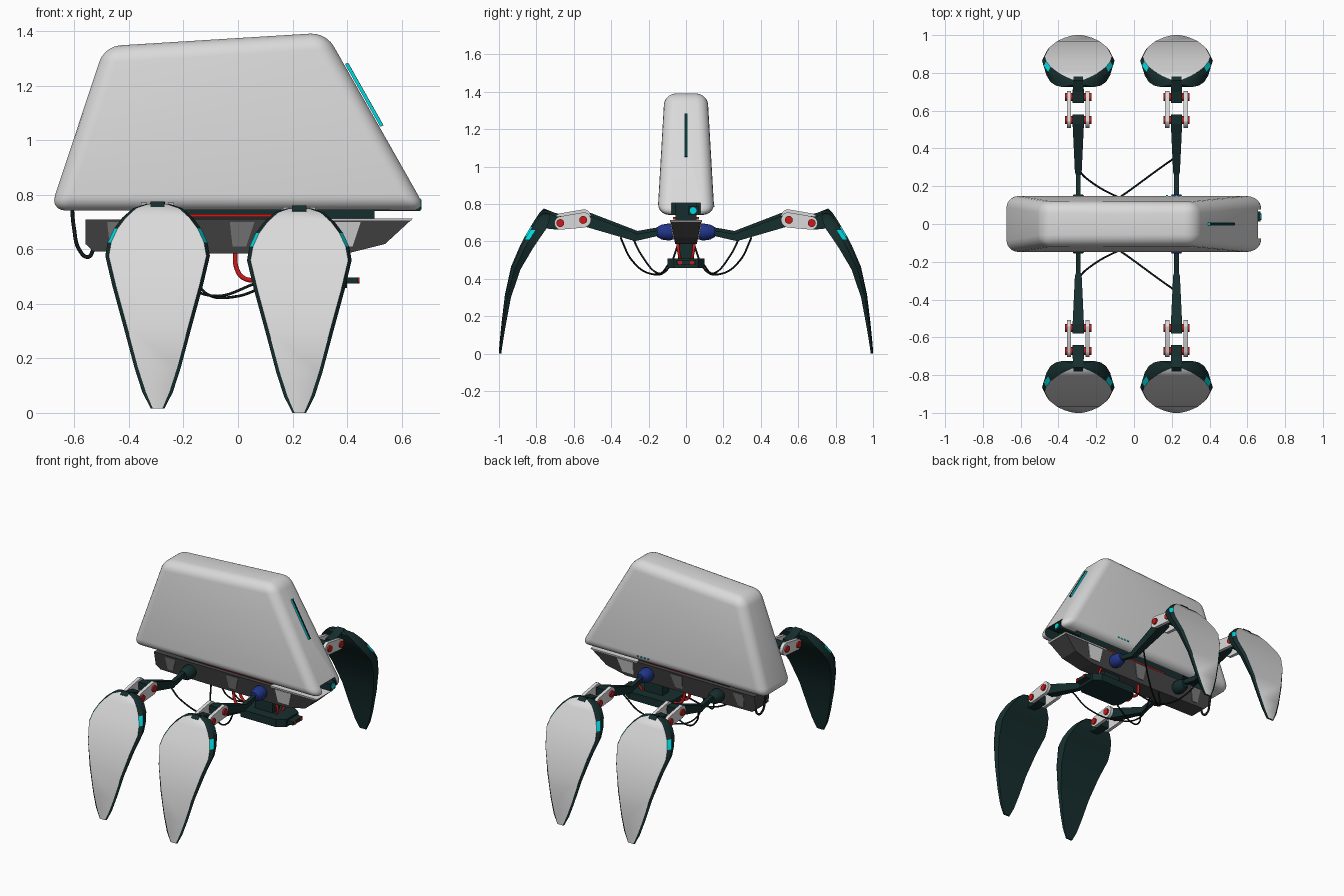
import bpy
import bmesh
from math import sin, cos, tau, radians

cube = bpy.data.objects.get("Cube")
if cube:
    bpy.data.objects.remove(cube, do_unlink=True)


def material(name, *rgb):
    mat = bpy.data.materials.new(name)
    mat.use_nodes = True
    colour = (*rgb, 1)
    mat.diffuse_color = colour
    for node in mat.node_tree.nodes:
        if node.type == 'BSDF_PRINCIPLED':
            node.inputs["Base Color"].default_value = colour
    return mat


WHITE = material("pale grey", .7, .7, .7)
TEAL = material("dark teal", .008, .027, .027)
CHARCOAL = material("charcoal", .06, .06, .06)
GREY = material("mid grey", .2, .2, .2)
RED = material("red", .6, .01, .01)
BLUE = material("blue", .015, .035, .25)
CYAN = material("cyan", 0, .7, .75)
BLACK = material("black rubber", .006, .01, .01)


def smooth(obj):
    bpy.ops.object.select_all(action='DESELECT')
    obj.select_set(True)
    bpy.context.view_layer.objects.active = obj
    bpy.ops.object.shade_smooth_by_angle(angle=radians(32))


def loft(name, rings, *mats, rule=None, mirror=False, bevel=0, shade=True):
    """Skin a list of equal rings, cap both ends, optionally mirror across y."""
    bm = bmesh.new()
    loops = [[bm.verts.new(p) for p in ring] for ring in rings]
    n = len(loops[0])
    for i, (a, b) in enumerate(zip(loops, loops[1:])):
        for j in range(n):
            k = (j + 1) % n
            face = bm.faces.new((a[j], a[k], b[k], b[j]))
            face.material_index = rule(i, j) if rule else 0
    bm.faces.new(loops[0])
    bm.faces.new(loops[-1])
    bmesh.ops.recalc_face_normals(bm, faces=bm.faces)
    if bevel:
        bmesh.ops.bevel(bm, geom=bm.edges[:], offset=bevel, segments=5,
                        profile=.5, affect='EDGES', clamp_overlap=True)
    mesh = bpy.data.meshes.new(name)
    bm.to_mesh(mesh)
    bm.free()
    for mat in mats:
        mesh.materials.append(mat)
    obj = bpy.data.objects.new(name, mesh)
    bpy.context.collection.objects.link(obj)
    if mirror:
        mod = obj.modifiers.new("Mirror", 'MIRROR')
        mod.use_axis = (False, True, False)
        mod.use_mirror_merge = False
    if shade:
        smooth(obj)
    return obj


def slab(name, outline, width, mat, **kw):
    """Side outline in x and z, with a half width that depends on height."""
    rings = [[(x, s * width(z), z) for x, z in outline] for s in (-1, 1)]
    return loft(name, rings, mat, **kw)


def box(name, x, y, z, mat, **kw):
    rings = [[(a, y[0], z[0]), (a, y[1], z[0]), (a, y[1], z[1]), (a, y[0], z[1])] for a in x]
    return loft(name, rings, mat, shade=False, **kw)


def rod(name, axis, stations, mat, centre, **kw):
    """Turned part: stations are (distance along axis, radius)."""
    rings = []
    for d, r in stations:
        ring = []
        for i in range(20):
            u, v = r * cos(tau * i / 20), r * sin(tau * i / 20)
            ring.append((d, centre[0] + u, centre[1] + v) if axis == 'x'
                        else (centre[0] + u, d, centre[1] + v))
        rings.append(ring)
    return loft(name, rings, mat, **kw)


def beam(name, x, dz, stations, mat):
    """Tapered bar running along y: stations are (y, z, half width, half height)."""
    rings = [[(x + a * w, y, z + dz + b * h) for a, b in ((-1, -1), (1, -1), (1, 1), (-1, 1))]
             for y, z, w, h in stations]
    return loft(name, rings, mat, mirror=True, shade=False)


def cable(name, points, radius, mat):
    curve = bpy.data.curves.new(name, 'CURVE')
    curve.dimensions = '3D'
    curve.bevel_depth = radius
    curve.bevel_resolution = 2
    curve.resolution_u = 8
    spline = curve.splines.new('BEZIER')
    spline.bezier_points.add(len(points) - 1)
    for bp, p in zip(spline.bezier_points, points):
        bp.co = p
        bp.handle_left_type = bp.handle_right_type = 'AUTO'
    curve.materials.append(mat)
    bpy.context.collection.objects.link(bpy.data.objects.new(name, curve))


# Rounded upper shell, hollowed from below and notched at the nose
def shell_width(z):
    return .152 - (z - .75) * .058


shell = slab("body_shell", [(-.69, .742), (-.49, 1.345), (.323, 1.395), (.693, .742)],
             shell_width, WHITE, bevel=.06, shade=False)
cutters = [box("hollow_cutter", (-.58, .56), (-.1, .1), (.6, .85), TEAL),
           box("notch_cutter", (.5, .8), (-.078, .078), (.6, .805), TEAL)]
bpy.context.view_layer.objects.active = shell
for cutter in cutters:
    cutter.hide_render = True
    mod = shell.modifiers.new("Cut", 'BOOLEAN')
    mod.operation = 'DIFFERENCE'
    mod.solver = 'EXACT'
    mod.material_mode = 'TRANSFER'
    mod.object = cutter
    bpy.ops.object.modifier_apply(modifier=mod.name)
    bpy.data.objects.remove(cutter, do_unlink=True)
smooth(shell)

# Light slit on the sloping nose
slit = [(.392, 1.28), (.402, 1.285), (.532, 1.055), (.522, 1.05)]
slab("slit_glow", slit, lambda z: .007, CYAN, shade=False)
slab("slit_cover", [(x + .002, z) for x, z in slit], lambda z: .005, TEAL, shade=False)

# Small indicator lights low on the shell flank
for i in range(4):
    x = .17 + i * .025
    box("indicator_light", (x, x + .01), (.146, .153), (.785, .792), CYAN)

# Sensor under the nose
box("sensor_box", (.5, .67), (.012, .066), (.74, .787), TEAL)
rod("sensor_lens", 'x', [(.665, .018), (.674, .018)], CYAN, (.038, .765))


# Lower chassis with side panels
def chassis_width(z):
    return .058 + (z - .585) * .2


slab("chassis", [(-.56, .71), (-.56, .62), (-.53, .592), (-.1, .585), (.4, .585),
                 (.54, .62), (.64, .712)], chassis_width, CHARCOAL, shade=False)
for name, x0, x1, mat in (("rear_panel", -.48, -.4, GREY), ("middle_panel", -.03, .06, GREY),
                          ("front_panel", .33, .45, WHITE)):
    slab(name, [(x0, .70), (x0 + .01, .61), (x1 - .03, .61), (x1, .70)],
         lambda z: chassis_width(z) + .004, mat, shade=False)
slab("chassis_rim", [(.3, .705), (.3, .714), (.642, .714), (.635, .705)],
     lambda z: chassis_width(z) + .003, WHITE, shade=False)
box("neck_block", (-.36, .5), (-.055, .055), (.7, .84), TEAL)
box("red_rail", (-.2, .3), (-.07, .07), (.718, .73), RED)

# Equipment pack hung below the chassis
half = [(.06, .06), (.09, .1), (.35, .1), (.4, .065)]
plan = half + [(x, -y) for x, y in reversed(half)]
loft("under_pack", [[(x, y, z) for x, y in plan] for z in (.458, .508)], TEAL, shade=False)
box("pack_tail", (.38, .44), (-.05, .05), (.474, .497), TEAL)
box("pack_hanger", (.15, .28), (-.035, .035), (.5, .6), TEAL)
for y in (-.032, .032):
    rod("pack_socket", 'x', [(.39, .011), (.445, .011)], RED, (y, .486))

# Legs: two stations along the body, each mirrored across it
# Blade rows: height, half width, outer y, thickness
ROWS = [(.75, .045, .765, .03), (.735, .09, .785, .06), (.7, .13, .808, .075),
        (.66, .16, .832, .08), (.61, .183, .862, .075), (.56, .192, .888, .068),
        (.45, .166, .935, .05), (.3, .125, .968, .032), (.15, .085, .986, .022),
        (.06, .056, .995, .016), (0, .025, 1, .012)]


def blade_ring(x, dz, z, w, y, t):
    lip = min(.013, w * .3)
    right = [(w - lip, y), (w, y - t * .35), (w * .92, y - t)]
    left = [(-a, b) for a, b in reversed(right)]
    return [(x + a, b, z + dz) for a, b in left + right]


def blade_rule(i, j):
    if j == 2:
        return 1
    return 2 if j in (1, 3) and i == 3 else 0


for label, x, dz, hip in (("rear", -.295, .016, TEAL), ("front", .225, 0, BLUE)):
    rod(label + "_hip", 'y', [(.06, .036), (.09, .046), (.13, .04), (.155, .026)], hip,
        (x, .65), mirror=True)
    beam(label + "_arm", x, dz, [(.13, .648, .012, .014), (.26, .622, .013, .018),
                                 (.275, .624, .018, .022), (.53, .71, .03, .034),
                                 (.58, .72, .03, .025)], TEAL)
    beam(label + "_shin", x, dz, [(.64, .695, .03, .028), (.7, .7, .03, .036),
                                  (.76, .715, .026, .045), (.78, .71, .026, .03)], TEAL)
    # Paired link plates with pins
    capsule = []
    for i in range(16):
        a = tau * (i + .5) / 16
        y, z, r = (.668, .698, .036) if cos(a) > 0 else (.55, .715, .042)
        capsule.append((y + r * cos(a), z + dz + r * sin(a)))
    for s in (-1, 1):
        loft(label + "_link_plate", [[(x + s * d, y, z) for y, z in capsule]
                                     for d in (.038, .06)], WHITE, mirror=True)
    for y, z in ((.55, .715), (.672, .698)):
        rod(label + "_link_pin", 'x', [(x - .07, .021), (x + .07, .021)], RED,
            (y, z + dz), mirror=True)
    loft(label + "_blade", [blade_ring(x, dz, *row) for row in ROWS],
         TEAL, WHITE, CYAN, rule=blade_rule, mirror=True)

# Cables
for s in (-1, 1):
    cable("front_leg_cable", [(.215, s * .35, .62), (.13, s * .29, .5), (-.02, s * .18, .425),
                              (-.13, s * .1, .45), (-.17, s * .04, .59)], .005, BLACK)
    cable("rear_leg_cable", [(-.295, s * .29, .63), (-.25, s * .24, .53),
                             (-.1, s * .15, .43), (.08, s * .09, .48)], .005, BLACK)
    cable("power_hose", [(-.01, s * .03, .6), (-.005, s * .032, .53),
                         (.02, s * .035, .495), (.08, s * .035, .485)], .009, RED)
    cable("pack_hose", [(.3, s * .045, .6), (.32, s * .04, .55), (.3, s * .03, .5)], .008, RED)
cable("tail_cable", [(-.61, .03, .77), (-.602, .03, .68), (-.58, .03, .595),
                     (-.55, .03, .572), (-.53, .03, .6)], .007, BLACK)
